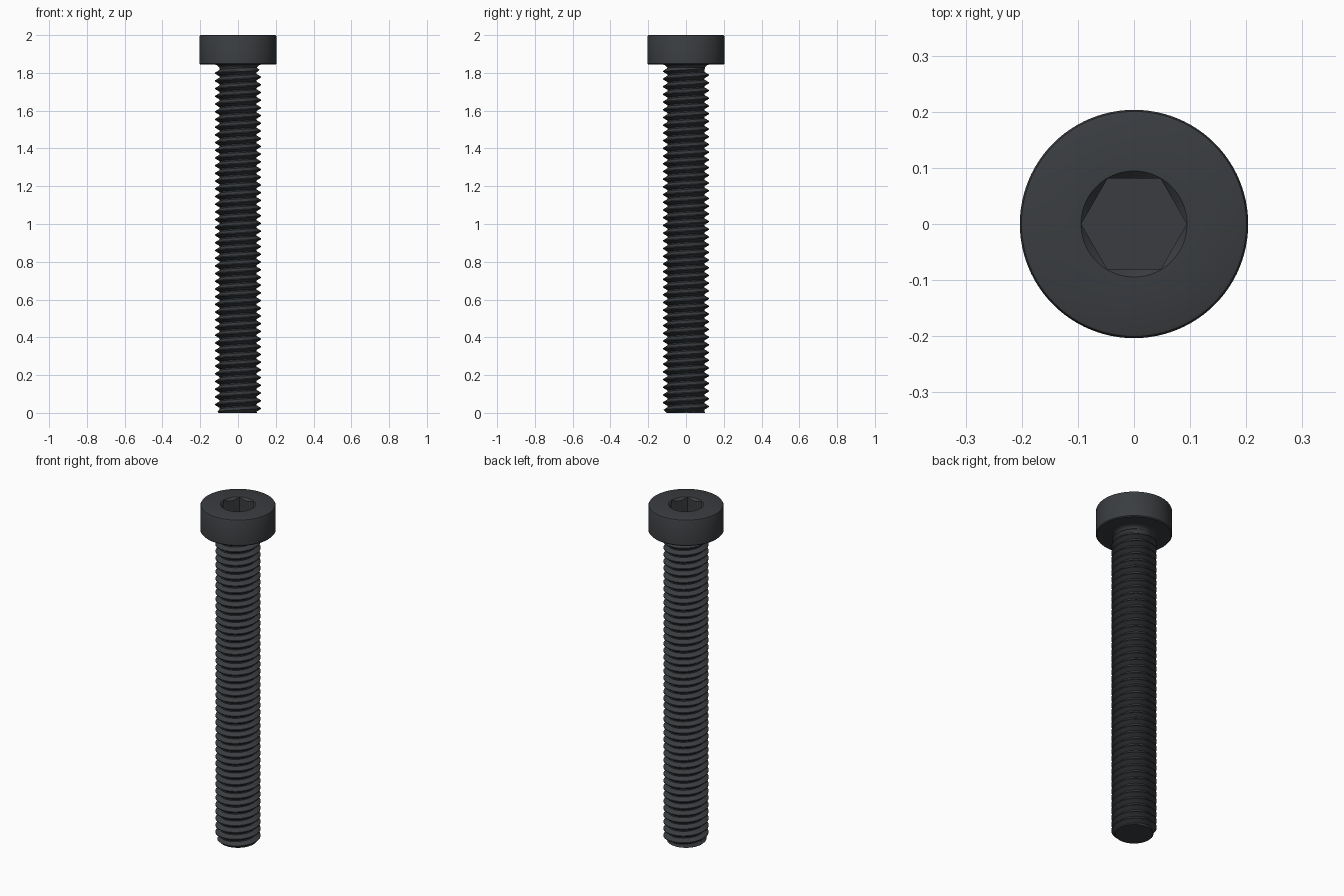
import bpy, bmesh, math

if "Cube" in bpy.data.objects:
    bpy.data.objects.remove(bpy.data.objects["Cube"])

PITCH, CREST, ROOT = 0.0408, 0.1215, 0.097
THREAD_TOP, HEAD_Z = 1.83, 1.844
SEG = 64

steel = bpy.data.materials.new("black_steel")
steel.diffuse_color = (0.042, 0.046, 0.051, 1)
steel.use_nodes = True
steel.node_tree.nodes["Principled BSDF"].inputs["Base Color"].default_value = steel.diffuse_color


def add_object(name, bm):
    bmesh.ops.recalc_face_normals(bm, faces=bm.faces)
    mesh = bpy.data.meshes.new(name)
    bm.to_mesh(mesh)
    bm.free()
    obj = bpy.data.objects.new(name, mesh)
    bpy.context.collection.objects.link(obj)
    return obj


def activate(obj):
    bpy.ops.object.select_all(action='DESELECT')
    obj.select_set(True)
    bpy.context.view_layer.objects.active = obj


# Head: lathed profile with countersunk dimple on top and a fillet under it
profile = [(0, 1.979), (0.0745, 1.979), (0.0945, 2.0), (0.196, 2.0),
           (0.2005, 1.998), (0.2035, 1.992), (0.2035, HEAD_Z + 0.005),
           (0.199, HEAD_Z)]
for i in range(7):
    a = math.radians(90 * i / 6)
    profile.append((0.127 - 0.030 * math.sin(a), HEAD_Z - 0.026 * (1 - math.cos(a))))
profile.append((0, HEAD_Z - 0.026))
bm = bmesh.new()
verts = [bm.verts.new((r, 0, z)) for r, z in profile]
edges = [bm.edges.new(pair) for pair in zip(verts, verts[1:])]
bmesh.ops.spin(bm, geom=verts + edges, cent=(0, 0, 0), axis=(0, 0, 1),
               angle=math.tau, steps=96, use_duplicate=False)
bmesh.ops.remove_doubles(bm, verts=bm.verts, dist=1e-5)
head = add_object("socket_head", bm)

# Hex socket: cut with a six-sided prism, corners on the x axis
bm = bmesh.new()
ring = [bm.verts.new((0.094 * math.cos(math.tau * k / 6),
                      0.094 * math.sin(math.tau * k / 6), 1.91)) for k in range(6)]
base = bm.faces.new(ring)
ext = bmesh.ops.extrude_face_region(bm, geom=[base])["geom"]
bmesh.ops.translate(bm, vec=(0, 0, 0.2),
                    verts=[g for g in ext if isinstance(g, bmesh.types.BMVert)])
cutter = add_object("hex_cutter", bm)
cutter.hide_render = True
cut = head.modifiers.new("hex_socket", 'BOOLEAN')
cut.operation, cut.solver, cut.object = 'DIFFERENCE', 'EXACT', cutter
activate(head)
bpy.ops.object.modifier_apply(modifier=cut.name)
bpy.data.objects.remove(cutter)

# Threaded shank: columns of helix points, clamped at both ends
tooth = [(0.0, ROOT), (0.16, ROOT), (0.52, CREST), (0.64, CREST)]
turns = range(-2, int(THREAD_TOP / PITCH) + 3)
bm = bmesh.new()
columns = []
for j in range(SEG):
    a = math.tau * j / SEG
    col = []
    for t in turns:
        for off, r in tooth:
            z = min(max((t + off + j / SEG) * PITCH, 0), THREAD_TOP)
            r = min(r, 0.102 + z, ROOT + 1.2 * (THREAD_TOP - z))
            if z == 0:
                r = 0.102
            col.append(bm.verts.new((r * math.cos(a), r * math.sin(a), z)))
    columns.append(col)
for j in range(SEG):
    left, right = columns[j], columns[(j + 1) % SEG]
    if j == SEG - 1:
        right = right[4:]          # one pitch higher where the helix wraps
    for i in range(len(right) - 1):
        bm.faces.new((left[i], right[i], right[i + 1], left[i + 1]))
bmesh.ops.remove_doubles(bm, verts=bm.verts, dist=1e-5)
bmesh.ops.dissolve_degenerate(bm, edges=bm.edges, dist=1e-6)
bmesh.ops.holes_fill(bm, edges=[e for e in bm.edges if e.is_boundary], sides=0)
shank = add_object("threaded_shank", bm)

for obj in (head, shank):
    obj.data.materials.clear()
    obj.data.materials.append(steel)
    activate(obj)
    bpy.ops.object.shade_smooth_by_angle(angle=math.radians(30))
